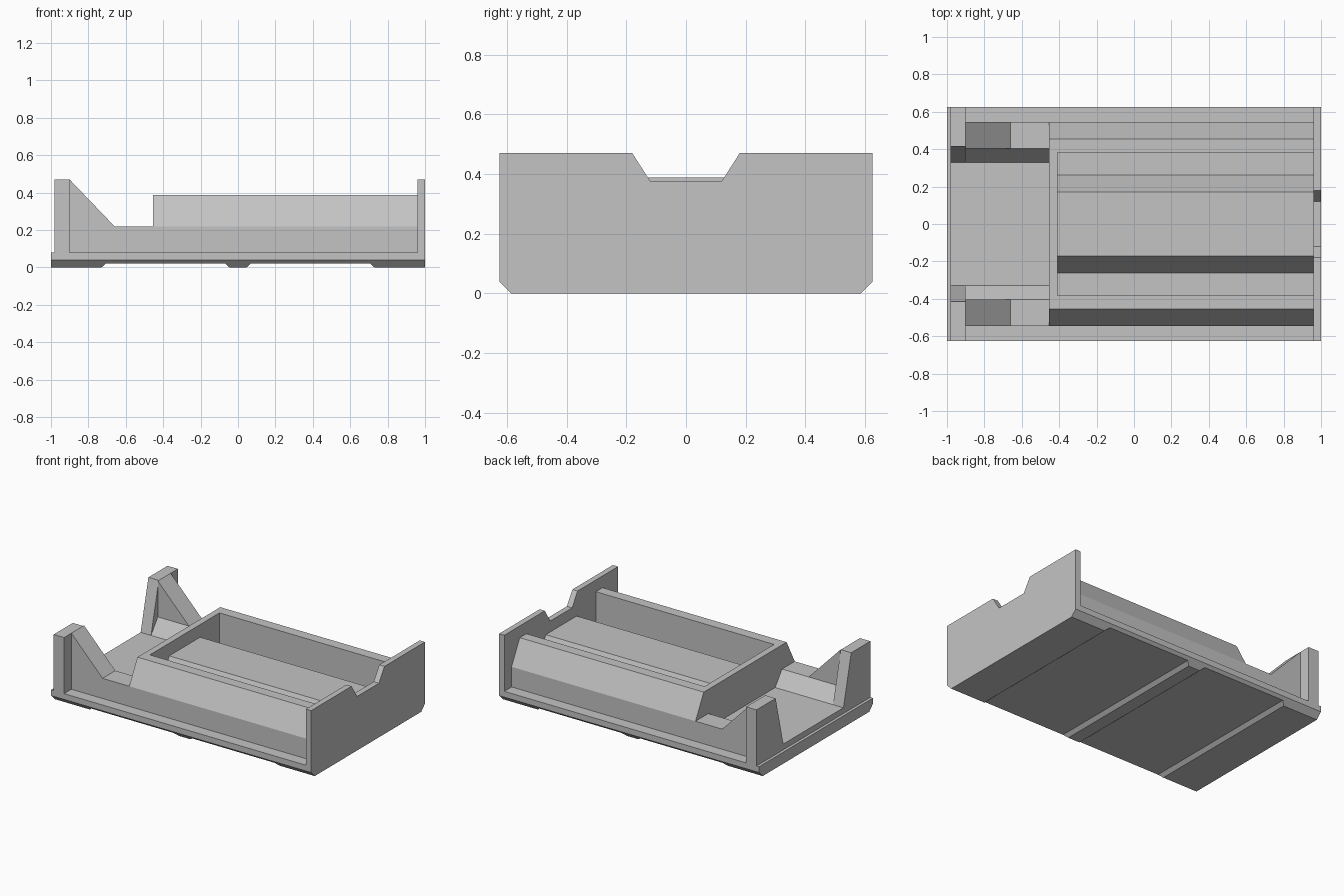
import bpy
import bmesh

old = bpy.data.objects.get("Cube")
if old:
    bpy.data.objects.remove(old, do_unlink=True)

# Single plain plastic colour
GREY = (0.55, 0.55, 0.55, 1)
plastic = bpy.data.materials.new("light_grey")
plastic.use_nodes = True
plastic.diffuse_color = GREY
plastic.node_tree.nodes["Principled BSDF"].inputs["Base Color"].default_value = GREY


def loft(name, sections):
    """Skin a list of equal-length rings of 3D points and cap both ends."""
    bm = bmesh.new()
    rings = [[bm.verts.new(p) for p in ring] for ring in sections]
    count = len(rings[0])
    for a, b in zip(rings, rings[1:]):
        for i in range(count):
            j = (i + 1) % count
            bm.faces.new((a[i], a[j], b[j], b[i]))
    bm.faces.new(rings[0])
    bm.faces.new(rings[-1])
    bmesh.ops.recalc_face_normals(bm, faces=bm.faces)
    mesh = bpy.data.meshes.new(name)
    bm.to_mesh(mesh)
    bm.free()
    mesh.materials.append(plastic)
    obj = bpy.data.objects.new(name, mesh)
    bpy.context.collection.objects.link(obj)
    return obj


def along_x(name, profile, x0, x1):
    return loft(name, [[(x, y, z) for y, z in profile] for x in (x0, x1)])


def mirrored(half):
    """Complete a half profile (y > 0) with its mirror image."""
    return half + [(-y, z) for y, z in reversed(half)]


# Main dimensions
LEFT, POST, RAIL, WALL, CAVITY, PLATE, RIGHT = -1, -0.98, -0.90, -0.455, -0.41, 0.96, 1
BASE, FLOOR, LEDGE, RIM, TOP = 0.08, 0.12, 0.22, 0.388, 0.47
HALF, FOOT, BODY, INNER, GROOVE = 0.625, 0.585, 0.545, 0.33, 0.022

# Base with chamfered long edges and two shallow grooves underneath
steps = [(LEFT, 0), (-0.73, 0), (-0.705, GROOVE), (-0.07, GROOVE), (-0.045, 0),
         (0.045, 0), (0.07, GROOVE), (0.705, GROOVE), (0.73, 0), (PLATE, 0)]
loft("base", [[(x, y, z) for y, z in mirrored([(HALF, BASE), (HALF, 0.04), (FOOT + h, h)])]
              for x, h in steps])

# Notched end plate
along_x("end_plate", mirrored([(FOOT, 0), (HALF, 0.04), (HALF, TOP), (0.18, TOP),
                               (0.12, 0.376)]), PLATE, RIGHT)

# Tray with sloped shoulders and a raised central ridge
shoulder = [(BODY, BASE), (BODY, LEDGE), (0.455, RIM)]
along_x("tray", mirrored(shoulder + [(0.382, RIM), (0.382, FLOOR), (0.263, FLOOR),
                                     (0.17, 0.30)]), CAVITY, PLATE)
along_x("tray_end_wall", mirrored(shoulder), WALL, CAVITY)

# Open bay floor
along_x("bay_floor", mirrored([(INNER, BASE), (INNER, FLOOR)]), POST, WALL)

# Posts, bay rails and bracing ramps on both sides
for side, s in (("left", -1), ("right", 1)):
    post = [(HALF, BASE), (HALF, TOP), (0.415, TOP), (INNER, FLOOR), (INNER, BASE)]
    rail = [(BODY, BASE), (BODY, LEDGE), (0.405, LEDGE), (INNER, FLOOR), (INNER, BASE)]
    along_x(side + "_post", [(s * y, z) for y, z in post], POST, RAIL)
    along_x(side + "_rail", [(s * y, z) for y, z in rail], RAIL, WALL)
    ramp = [(RAIL, LEDGE), (RAIL, TOP), (-0.66, LEDGE)]
    loft(side + "_ramp", [[(x, s * y, z) for x, z in ramp] for y in (0.405, BODY)])
